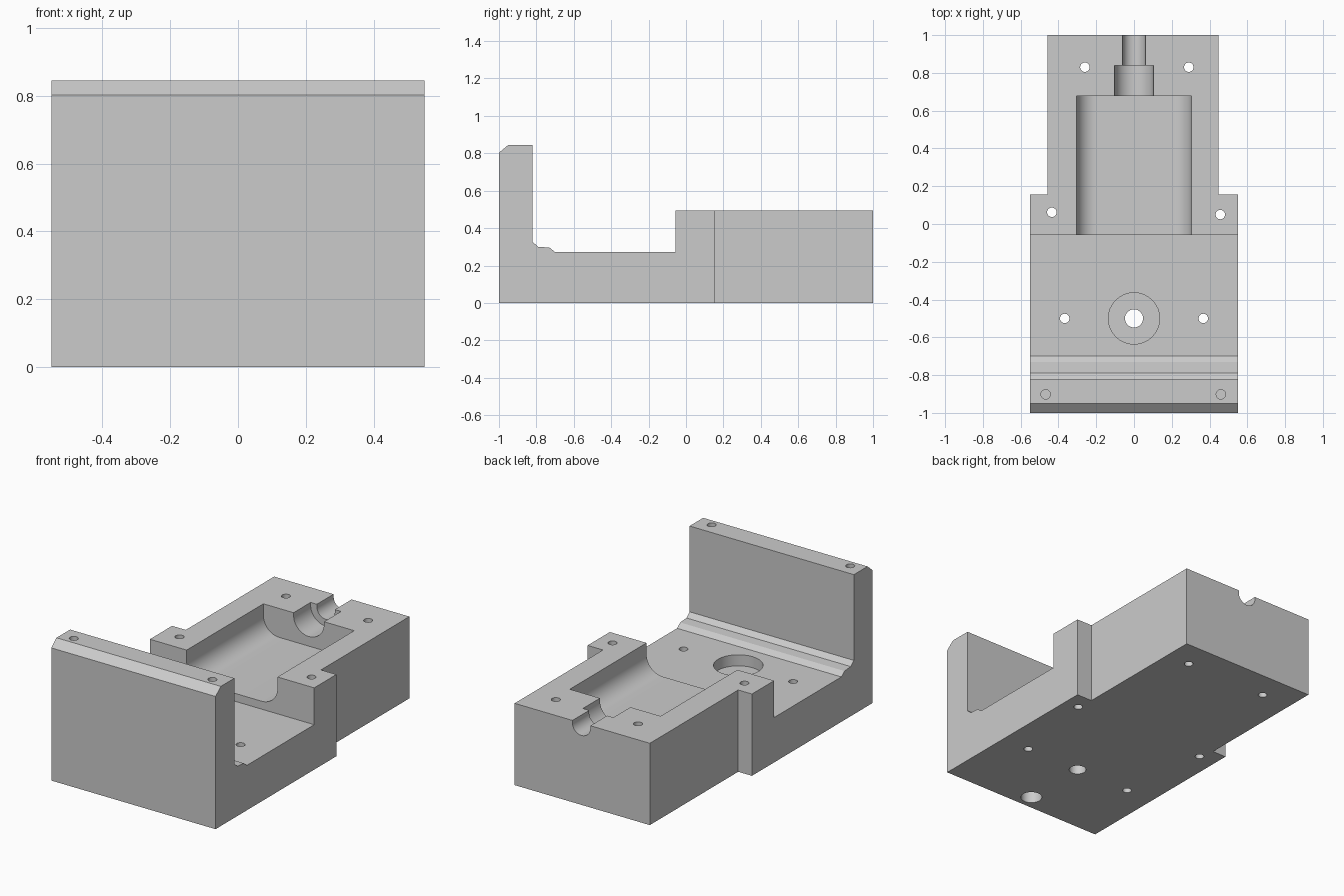
import bpy, bmesh, math

cube = bpy.data.objects.get("Cube")
if cube:
    bpy.data.objects.remove(cube, do_unlink=True)

# One plain grey for the whole part
grey = bpy.data.materials.new("light grey")
grey.use_nodes = True
colour = (0.6, 0.6, 0.6, 1.0)
grey.diffuse_color = colour
grey.node_tree.nodes["Principled BSDF"].inputs["Base Color"].default_value = colour


def prism(name, profile, start, end, axis):
    """Extrude a 2D profile along axis: X takes (y, z), Y takes (x, z), Z takes (x, y)."""
    def place(a, b, t):
        return {"X": (t, a, b), "Y": (a, t, b), "Z": (a, b, t)}[axis]
    bm = bmesh.new()
    face = bm.faces.new([bm.verts.new(place(a, b, start)) for a, b in profile])
    grown = bmesh.ops.extrude_face_region(bm, geom=[face])
    moved = [v for v in grown["geom"] if isinstance(v, bmesh.types.BMVert)]
    bmesh.ops.translate(bm, verts=moved, vec=place(0, 0, end - start))
    bmesh.ops.recalc_face_normals(bm, faces=bm.faces)
    mesh = bpy.data.meshes.new(name)
    bm.to_mesh(mesh)
    bm.free()
    mesh.materials.append(grey)
    obj = bpy.data.objects.new(name, mesh)
    bpy.context.collection.objects.link(obj)
    return obj


def arc(cx, cy, r, a0, a1, n):
    return [(cx + r * math.cos(math.radians(a0 + (a1 - a0) * i / n)),
             cy + r * math.sin(math.radians(a0 + (a1 - a0) * i / n)))
            for i in range(n + 1)]


def rect(x0, y0, x1, y1):
    return [(x0, y0), (x1, y0), (x1, y1), (x0, y1)]


def hole(x, y, r, z0, z1):
    return prism("hole_cutter", arc(x, y, r, 0, 360, 32)[:-1], z0, z1, "Z")


def channel(r, y0, y1):
    # Round-bottomed trough, open at the top
    profile = [(-r, 0.6)] + arc(0, 0.48, r, 180, 360, 24) + [(r, 0.6)]
    return prism("channel_cutter", profile, y0, y1, "Y")


# Body: side profile with upright wall, ledge, plate and raised block
side = [(-1, 0), (1, 0), (1, 0.495), (-0.057, 0.495), (-0.057, 0.272),
        (-0.70, 0.272), (-0.73, 0.296), (-0.79, 0.30), (-0.82, 0.326),
        (-0.82, 0.845), (-0.95, 0.845), (-1, 0.803)]
body = prism("mount_body", side, -0.55, 0.55, "X")

# Narrower rear section
cutters = [prism("side_cutter", rect(0.447, 0.155, 0.7, 1.2), -0.1, 0.7, "Z"),
           prism("side_cutter", rect(-0.7, 0.155, -0.458, 1.2), -0.1, 0.7, "Z")]

# Pocket with rounded lower corners, then collar and shaft channels
w, floor, r = 0.304, 0.32, 0.105
pocket = ([(-w, 0.6)] + arc(-w + r, floor + r, r, 180, 270, 12)
          + arc(w - r, floor + r, r, 270, 360, 12) + [(w, 0.6)])
cutters.append(prism("pocket_cutter", pocket, -0.15, 0.677, "Y"))
cutters.append(channel(0.102, 0.6, 0.84))
cutters.append(channel(0.06, 0.78, 1.1))

# Through holes for screws
for x, y in [(-0.26, 0.83), (0.29, 0.83), (-0.435, 0.062), (0.457, 0.05),
             (-0.367, -0.5), (0.367, -0.5)]:
    cutters.append(hole(x, y, 0.025, -0.1, 0.7))

# Centre hole with counterbore, wall-top holes and underside socket
cutters.append(hole(0, -0.5, 0.048, -0.1, 0.5))
cutters.append(hole(0, -0.5, 0.136, 0.205, 0.5))
for x in (-0.468, 0.46):
    cutters.append(hole(x, -0.902, 0.025, 0.65, 1.0))
cutters.append(hole(0, -0.91, 0.06, -0.1, 0.15))

# Cut everything out of the body, then drop the cutters
for cutter in cutters:
    cutter.hide_render = True
    mod = body.modifiers.new("cut", "BOOLEAN")
    mod.operation = "DIFFERENCE"
    mod.solver = "EXACT"
    mod.object = cutter
bpy.context.view_layer.update()
graph = bpy.context.evaluated_depsgraph_get()
result = bpy.data.meshes.new_from_object(body.evaluated_get(graph))
body.modifiers.clear()
body.data = result
for cutter in cutters:
    bpy.data.objects.remove(cutter, do_unlink=True)

# Single material, smooth curves with crisp edges
body.data.materials.clear()
body.data.materials.append(grey)
for poly in body.data.polygons:
    poly.material_index = 0
bpy.ops.object.select_all(action="DESELECT")
body.select_set(True)
bpy.context.view_layer.objects.active = body
bpy.ops.object.shade_smooth_by_angle(angle=math.radians(30))
